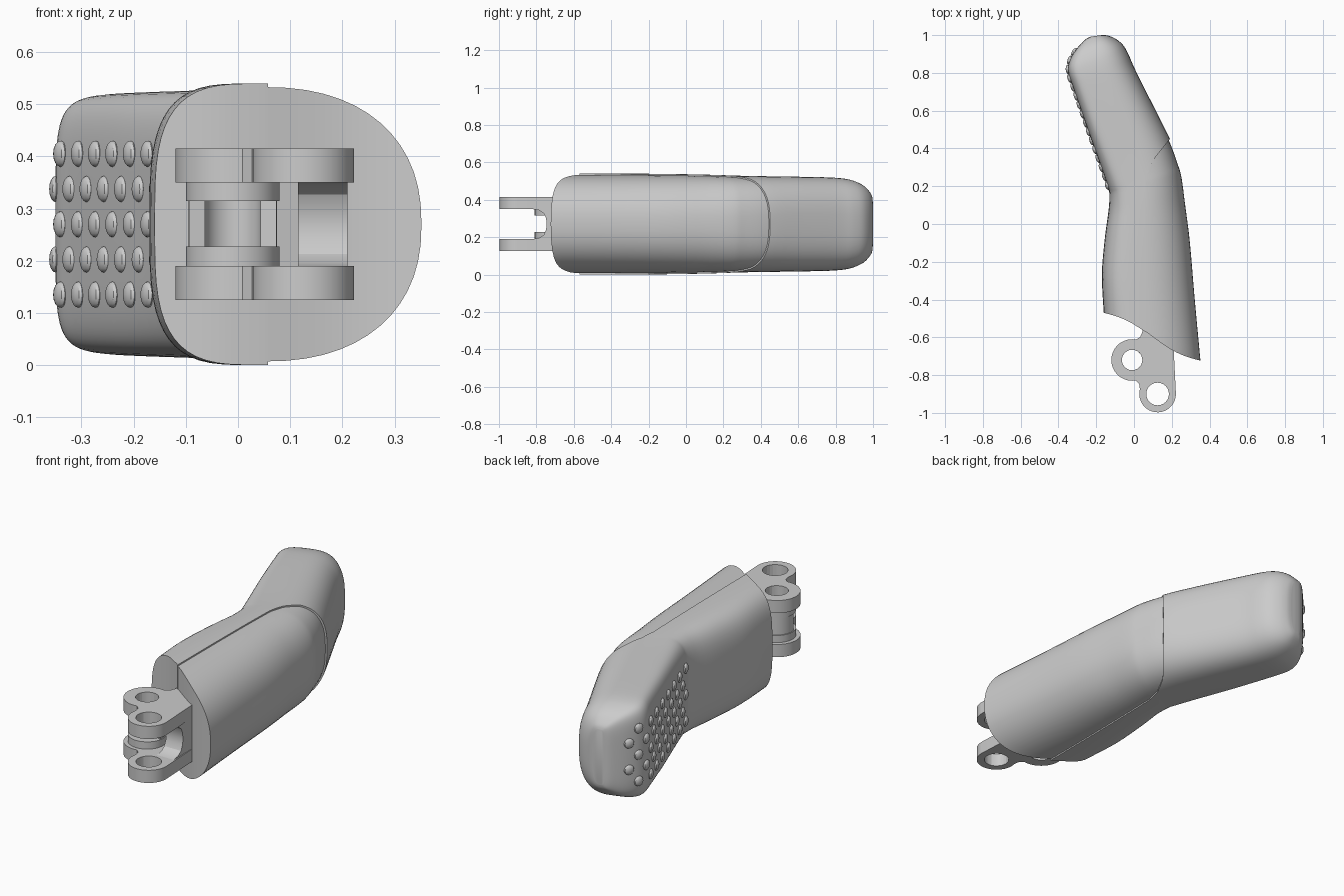
import bpy, bmesh
from math import sin, cos, pi, radians, atan2
from mathutils import Vector, Matrix

if "Cube" in bpy.data.objects:
    bpy.data.objects.remove(bpy.data.objects["Cube"])

ZC = 0.27


def finish(name, bm, smooth=True):
    bmesh.ops.recalc_face_normals(bm, faces=bm.faces)
    me = bpy.data.meshes.new(name)
    bm.to_mesh(me)
    bm.free()
    ob = bpy.data.objects.new(name, me)
    bpy.context.collection.objects.link(ob)
    if smooth:
        shade(ob)
    return ob


def activate(ob):
    bpy.ops.object.select_all(action='DESELECT')
    ob.select_set(True)
    bpy.context.view_layer.objects.active = ob


def shade(ob):
    activate(ob)
    bpy.ops.object.shade_smooth_by_angle(angle=radians(30))


def boolean(ob, other, op):
    m = ob.modifiers.new(op, 'BOOLEAN')
    m.operation, m.object, m.solver = op, other, 'EXACT'
    activate(ob)
    bpy.ops.object.modifier_apply(modifier=m.name)
    bpy.data.objects.remove(other)


def prism(name, pts, z0, z1, smooth=True):
    bm = bmesh.new()
    f = bm.faces.new([bm.verts.new((x, y, z0)) for x, y in pts])
    ext = bmesh.ops.extrude_face_region(bm, geom=[f])['geom']
    bmesh.ops.translate(bm, vec=(0, 0, z1 - z0),
                        verts=[v for v in ext if isinstance(v, bmesh.types.BMVert)])
    return finish(name, bm, smooth)


def arc(c, r, a0, a1, n=20):
    angles = [radians(a0 + (a1 - a0) * i / n) for i in range(n + 1)]
    return [(c[0] + r * cos(a), c[1] + r * sin(a)) for a in angles]


# Finger stations: palm-side x,y, back-side x,y, half height
STATIONS = [
    (-.16, -.47, .358, -.73, .27), (-.17, -.27, .328, -.40, .27),
    (-.155, -.08, .303, -.10, .268), (-.135, .07, .278, .10, .265),
    (-.13, .15, .258, .25, .262), (-.137, .19, .238, .32, .26),
    (-.17, .29, .19, .45, .257), (-.245, .50, .10, .63, .254),
    (-.318, .71, .005, .82, .25), (-.348, .80, -.03, .90, .243),
    (-.343, .86, -.06, .95, .228), (-.31, .92, -.10, .982, .203),
    (-.26, .975, -.14, .998, .165), (-.23, .992, -.17, 1.0, .14)]


def station(s):
    # Catmull-Rom interpolation between the stations
    i = min(int(s), len(STATIONS) - 2)
    t = s - i
    p = [STATIONS[max(0, min(len(STATIONS) - 1, i + k))] for k in (-1, 0, 1, 2)]
    return [.5 * (2 * b + (c - a) * t + (2 * a - 5 * b + 4 * c - d) * t * t
                  + (3 * b - a - 3 * c + d) * t ** 3) for a, b, c, d in zip(*p)]


def finger_loft(name, inset, yscale, n=56, sub=4):
    bm = bmesh.new()
    rings = []
    count = (len(STATIONS) - 1) * sub
    for j in range(count + 1):
        s = j / sub
        lx, ly, rx, ry, h = station(s)
        L, R = Vector((lx, ly)), Vector((rx, ry))
        d = (R - L).normalized()
        L, R, h = L + d * inset, R - d * inset, h - inset
        tip = min(1, max(0, (s - 3) / 4))
        nl, nr = 3.4 + 1.8 * tip, 2.3 + .5 * tip
        ring = []
        for k in range(n):
            a = 2 * pi * k / n
            c, q = cos(a), sin(a)
            if abs(q) < 1e-9:
                q = 0
            e = 2 / (nr if c > 0 else nl)
            u = abs(c) ** e * (1 if c > 0 else -1)
            z = abs(q) ** e * (1 if q > 0 else -1)
            t = .4 + u * (.6 if c > 0 else .4)
            p = L.lerp(R, t)
            bow = .02 * sin(2 * pi * t) * max(0, 1 - s)
            ring.append(bm.verts.new((p.x, (p.y + bow) * yscale, ZC + z * h)))
        rings.append(ring)
    for A, B in zip(rings, rings[1:]):
        for k in range(n):
            bm.faces.new((A[k], A[(k + 1) % n], B[(k + 1) % n], B[k]))
    # End caps as strips across the ring
    for R in (rings[0], rings[-1]):
        bm.faces.new((R[0], R[1], R[-1]))
        for k in range(1, n // 2 - 1):
            bm.faces.new((R[k], R[k + 1], R[n - k - 1], R[n - k]))
        h = n // 2
        bm.faces.new((R[h - 1], R[h], R[h + 1]))
    return finish(name, bm, False)


# Finger body: raised palm and tip skin, slightly lower back shell
finger = finger_loft("finger_body", 0, 1)
seam = [(.058, -1), (.056, .18), (.07, .26), (.11, .35), (.19, .45),
        (.4, .6), (.7, .6), (.7, -1)]
boolean(finger, prism("seam_cutter", seam, -.2, .8, False), 'DIFFERENCE')
boolean(finger, finger_loft("back_shell", .007, .995), 'UNION')
shade(finger)

# Grip bumps along the palm side of the fingertip
line = []
for i in range(241):
    p = station(5 + 7 * i / 240)
    line.append(Vector((p[0], p[1])))


def along(dist):
    for a, b in zip(line, line[1:]):
        step = (b - a).length
        if dist <= step:
            return a.lerp(b, dist / step), (b - a).normalized()
        dist -= step
    return line[-1], (line[-1] - line[-2]).normalized()


bm = bmesh.new()
for row, z in enumerate((.135, .2025, .27, .3375, .405)):
    for k in range(8):
        dist = .015 + .1 * k + (.05 if row % 2 else 0)
        if dist > .8:
            continue
        p, d = along(dist)
        m = (Matrix.Translation((p.x, p.y, z)) @ Matrix.Rotation(atan2(d.y, d.x), 4, 'Z')
             @ Matrix.Diagonal((.025, .012, .025, 1)))
        bmesh.ops.create_uvsphere(bm, u_segments=12, v_segments=8, radius=1, matrix=m)
finish("grip_bumps", bm)

# Hinge side plates with two pin holes
PIN_A, PIN_B = (-.01, -.72), (.125, -.90)
outline = (arc(PIN_A, .11, 80, 280) + [(.027, -.845)] + arc(PIN_B, .097, 165, 360)
           + [(.208, -.62), (.2, -.45), (.045, -.45), (.045, -.57), (.032, -.6)])
for name, z0, z1 in (("lower", .125, .19), ("upper", .35, .415)):
    plate = prism(name + "_hinge_plate", outline, z0, z1)
    for c, r in ((PIN_A, .054), (PIN_B, .06)):
        boolean(plate, prism("pin_cutter", arc(c, r, 0, 345, 23), z0 - .1, z1 + .1, False),
                'DIFFERENCE')
    shade(plate)

# Bosses and half sleeve around the inner pin
for name, z0, z1 in (("lower", .19, .227), ("upper", .315, .35)):
    boss = prism(name + "_pin_boss", arc(PIN_A, .09, 0, 345, 23), z0, z1)
    boolean(boss, prism("pin_cutter", arc(PIN_A, .054, 0, 345, 23), 0, .6, False), 'DIFFERENCE')
    shade(boss)
prism("pin_sleeve", arc(PIN_A, .085, -10, 190) + arc(PIN_A, .054, 190, -10), .227, .315)

# Web joining the plates, with a rounded hollow front
half = [(-.82, .19), (-.785, .196), (-.76, .213), (-.748, .24)]
prof = half + [(-.745, .27)] + [(y, .54 - z) for y, z in reversed(half)]
prof += [(-.45, .35), (-.45, .19)]
bm = bmesh.new()
f = bm.faces.new([bm.verts.new((.115, y, z)) for y, z in prof])
ext = bmesh.ops.extrude_face_region(bm, geom=[f])['geom']
bmesh.ops.translate(bm, vec=(.095, 0, 0),
                    verts=[v for v in ext if isinstance(v, bmesh.types.BMVert)])
finish("hinge_web", bm)
